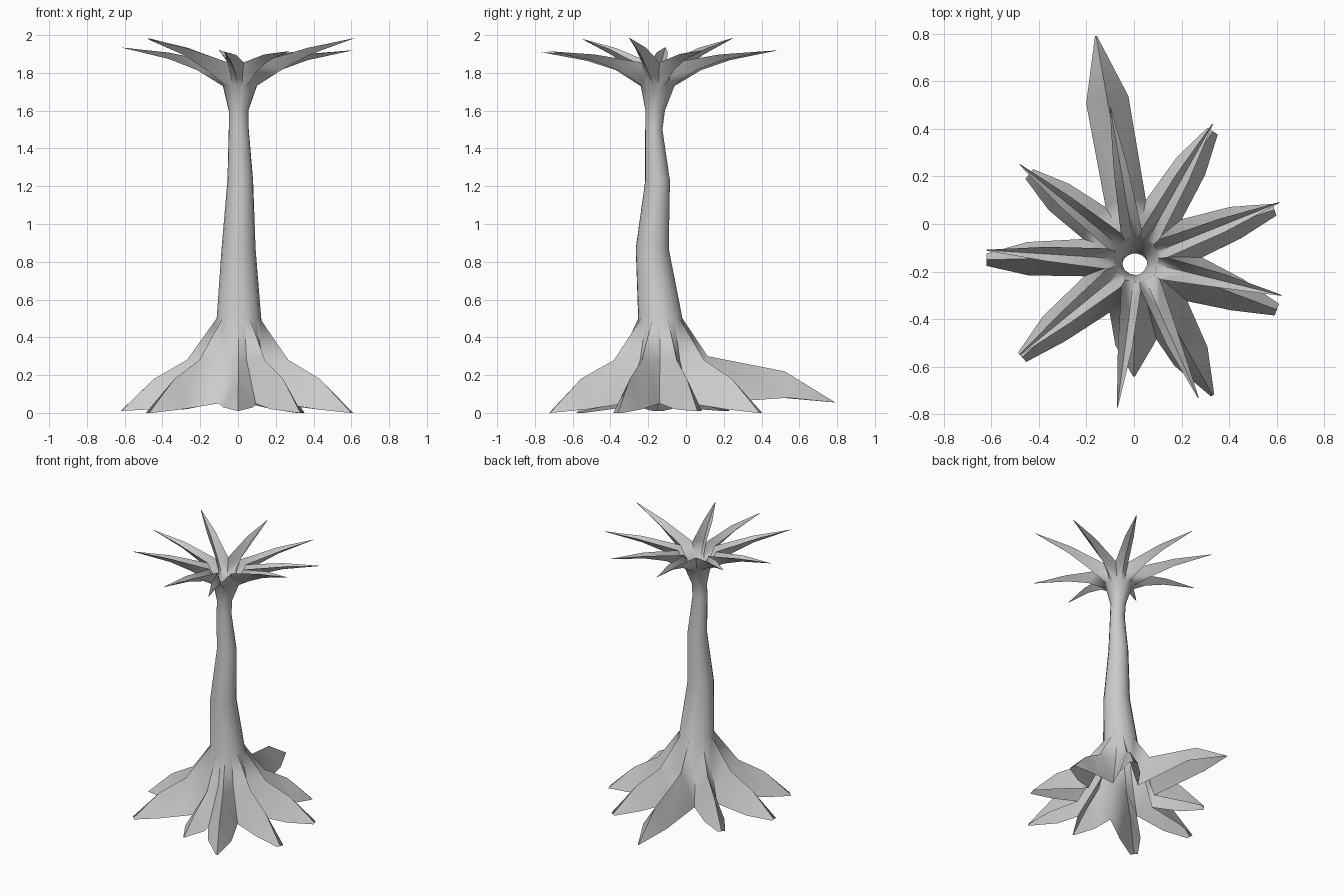
import bpy, bmesh, math
from mathutils import Vector

if "Cube" in bpy.data.objects:
    bpy.data.objects.remove(bpy.data.objects["Cube"])

bark = bpy.data.materials.new("pale_grey_bark")
bark.use_nodes = True
bark.diffuse_color = (0.6, 0.6, 0.6, 1)
bark.node_tree.nodes["Principled BSDF"].inputs["Base Color"].default_value = (0.6, 0.6, 0.6, 1)

# Tips, counter-clockwise from the model's left: x, y, z
ROOTS = [(.59, .06, .01), (.33, .39, .0), (-.16, .79, .055), (-.44, .21, .01), (-.62, -.15, .01),
         (-.47, -.56, .0), (0, -.64, .01), (.33, -.72, .0), (.6, -.36, .0)]
BRANCHES = [(.61, .09, 1.92), (.33, .42, 1.915), (-.1, .49, 1.92), (-.48, .25, 1.985), (-.62, -.11, 1.935),
            (-.48, -.55, 1.98), (-.07, -.77, 1.91), (.27, -.73, 1.915), (.62, -.3, 1.985)]
# Distance of each gap between neighbouring roots from the axis
ROOT_GAPS = [.25, .24, .24, .23, .23, .26, .36, .29, .28]
# Trunk rings: z, centre x, centre y, radius x, radius y
TRUNK = [(.5, .005, -.135, .118, .118), (.87, .003, -.178, .09, .088), (1.23, .012, -.15, .068, .066),
         (1.5, .004, -.17, .053, .046), (1.6, .003, -.163, .052, .052), (1.73, .01, -.15, .09, .09)]

bm = bmesh.new()
N = len(ROOTS)


def angles(tips, centre):
    """Angle of every tip, with the middle of each gap in between."""
    a = [math.atan2(t[1] - centre[1], t[0] - centre[0]) for t in tips]
    for i in range(1, N):
        while a[i] < a[i - 1]:
            a[i] += math.tau
    out = []
    for i in range(N):
        after = a[i + 1] if i < N - 1 else a[0] + math.tau
        out += [a[i], (a[i] + after) / 2]
    return out


def polar(c, angle, r, z):
    return Vector((c[0] + r * math.cos(angle), c[1] + r * math.sin(angle), z))


def spread(ring, centre, tips, shapes, gap_mid, gap_end):
    """Fan folded arms out from a trunk ring; shapes give knee, fold, edge and tip sizes."""
    ang = angles(tips, centre)
    mids, ends = [], []
    for i in range(N):
        mids.append(bm.verts.new(polar(centre, ang[2 * i + 1], *gap_mid)))
        ends.append(bm.verts.new(polar(centre, ang[2 * i + 1], *gap_end[i])))
    for i, tip in enumerate(tips):
        (kf, kz), (mf, mz), (ew, ez), tw = shapes[i]
        t = Vector(tip)
        base = Vector((centre[0], centre[1], 0))
        flat = Vector((t.x, t.y, 0)) - base
        side = Vector((-flat.y, flat.x, 0)).normalized()
        up = Vector((0, 0, 1))
        knee = bm.verts.new(base + flat * kf + up * kz)
        fold = bm.verts.new(base + flat * mf + up * mz)
        end = bm.verts.new(t)
        for s, g in ((1, i), (-1, i - 1)):
            edge = bm.verts.new(base + flat * mf + side * s * ew + up * ez)
            corner = bm.verts.new(t + side * s * tw)
            r0, r1 = ring[2 * i], ring[(2 * g + 1) % (2 * N)]
            for f in ((r0, r1, mids[g], knee), (knee, mids[g], ends[g]),
                      (knee, ends[g], edge, fold), (fold, edge, corner, end)):
                bm.faces.new(f)


# Trunk: a hollow, gently bent tube whose sides line up with the arms at both ends
low = angles(ROOTS, TRUNK[0][1:3])
high = angles(BRANCHES, TRUNK[-1][1:3])
rings = []
for z, cx, cy, rx, ry in TRUNK:
    f = (z - TRUNK[0][0]) / (TRUNK[-1][0] - TRUNK[0][0])
    rings.append([bm.verts.new((cx + rx * math.cos(a + (b - a) * f), cy + ry * math.sin(a + (b - a) * f), z))
                  for a, b in zip(low, high)])
for a, b in zip(rings, rings[1:]):
    for i in range(2 * N):
        j = (i + 1) % (2 * N)
        bm.faces.new((a[i], a[j], b[j], b[i]))

# Roots: ridges sloping to the ground, with one long raised root at the back
root_shapes = [((.44, .28), (.72, .18), (.07, .02), .026)] * N
root_shapes[2] = ((.27, .3), (.71, .22), (.09, .08), .004)
root_shapes[6] = ((.46, .25), (.74, .14), (.08, .03), .004)
root_shapes[7] = ((.42, .28), (.72, .18), (.08, .02), .008)
spread(rings[0], TRUNK[0][1:3], ROOTS, root_shapes, (.165, .28), [(r, .05) for r in ROOT_GAPS])

# Branches: open pointed channels with the keel underneath
branch_shapes = []
for t in BRANCHES:
    rise = t[2] - 1.83
    branch_shapes.append(((.36, 1.815), (.6, 1.83 + rise * .42), (.03, 1.855 + rise * .5), .002))
spread(rings[-1], TRUNK[-1][1:3], BRANCHES, branch_shapes, (.1, 1.79), [(.13, 1.855)] * N)

bmesh.ops.remove_doubles(bm, verts=bm.verts, dist=.0005)
bmesh.ops.recalc_face_normals(bm, faces=bm.faces)
# Turn the whole sheet outward if needed
bm.faces.ensure_lookup_table()
probe = bm.faces[0]
if probe.normal.dot(probe.calc_center_median() - Vector((0, -.16, probe.calc_center_median().z))) < 0:
    bmesh.ops.reverse_faces(bm, faces=bm.faces)

mesh = bpy.data.meshes.new("tree")
bm.to_mesh(mesh)
bm.free()
mesh.materials.append(bark)
tree = bpy.data.objects.new("tree_trunk_roots_and_branches", mesh)
bpy.context.collection.objects.link(tree)
bpy.context.view_layer.objects.active = tree
tree.select_set(True)
bpy.ops.object.shade_smooth_by_angle(angle=math.radians(60))
